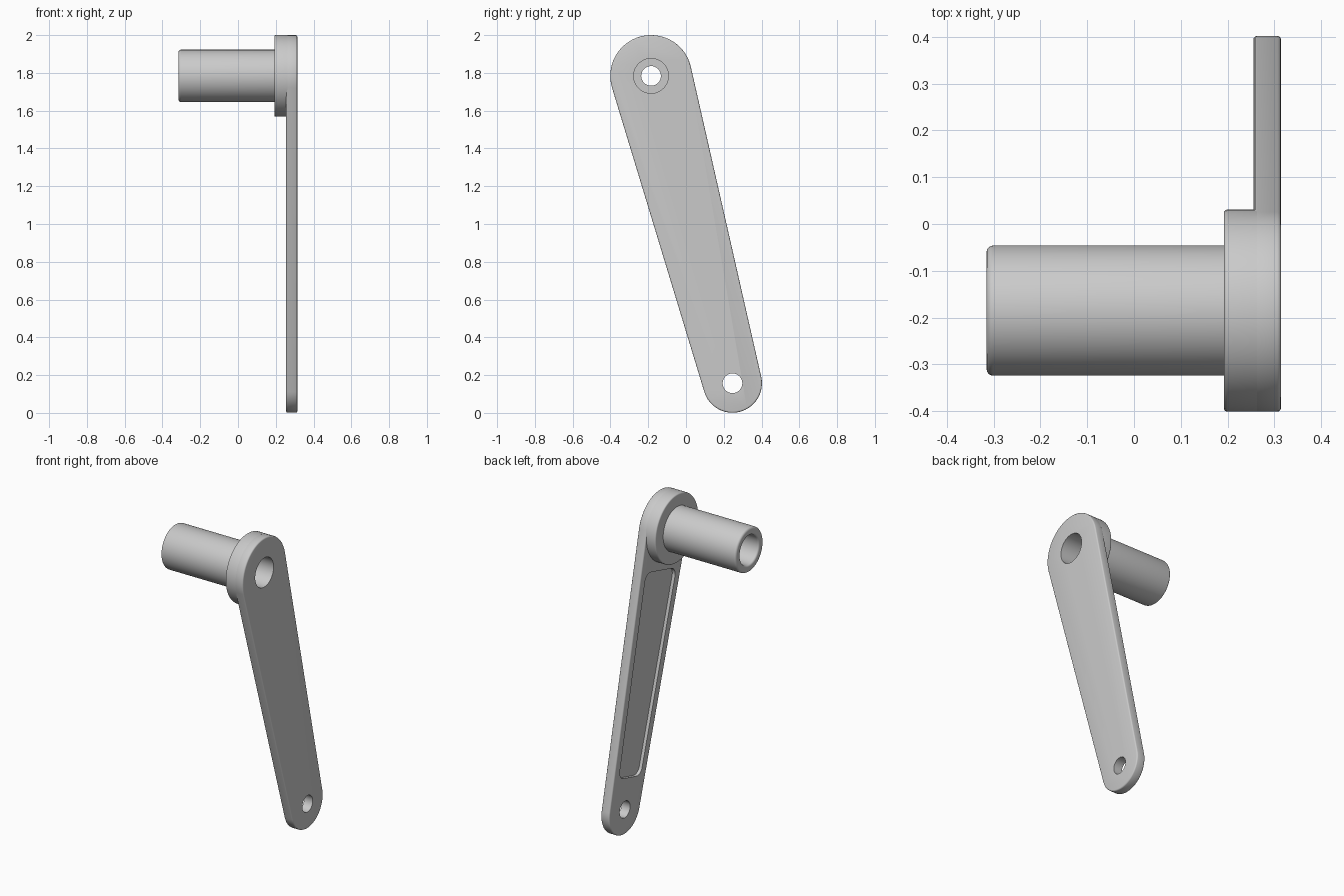
import bpy, bmesh
from math import acos, atan2, cos, sin, pi, radians
from mathutils import Vector

cube = bpy.data.objects.get("Cube")
if cube:
    bpy.data.objects.remove(cube, do_unlink=True)

metal = bpy.data.materials.new("light_grey_metal")
metal.use_nodes = True
GREY = (0.59, 0.59, 0.59, 1)
metal.diffuse_color = GREY
metal.node_tree.nodes["Principled BSDF"].inputs["Base Color"].default_value = GREY

# Main measurements; 2D points are (y, z)
BIG, BIG_R = Vector((-0.185, 1.784)), 0.216
SMALL, SMALL_R = Vector((0.246, 0.157)), 0.156
PLATE_IN, PLATE_OUT, BOSS_IN, SHAFT_END = 0.255, 0.314, 0.192, -0.315
BORE_R, PIN_R, SHAFT_R, EDGE = 0.092, 0.052, 0.139, 0.008


def make_object(name, bm):
    bmesh.ops.recalc_face_normals(bm, faces=bm.faces)
    mesh = bpy.data.meshes.new(name)
    bm.to_mesh(mesh)
    bm.free()
    mesh.materials.append(metal)
    obj = bpy.data.objects.new(name, mesh)
    bpy.context.collection.objects.link(obj)
    return obj


def activate(obj):
    bpy.ops.object.select_all(action='DESELECT')
    obj.select_set(True)
    bpy.context.view_layer.objects.active = obj


def belt(circles, steps=32):
    """Outline of a belt pulled round circles given anticlockwise."""
    normals = []
    for i, (c, r) in enumerate(circles):
        c2, r2 = circles[(i + 1) % len(circles)]
        d = c2 - c
        normals.append(atan2(d.y, d.x) - acos((r - r2) / d.length))
    points = []
    for i, (c, r) in enumerate(circles):
        start = normals[i - 1]
        sweep = (normals[i] - start) % (2 * pi)
        for k in range(steps + 1):
            a = start + sweep * k / steps
            points.append(c + r * Vector((cos(a), sin(a))))
    return points


def ring(centre, radius, steps=64):
    return [centre + radius * Vector((cos(2 * pi * k / steps), sin(2 * pi * k / steps)))
            for k in range(steps)]


def slab(name, outline, x0, x1):
    """Extrude a (y, z) outline along x."""
    bm = bmesh.new()
    face = bm.faces.new([bm.verts.new((x0, p.x, p.y)) for p in outline])
    solid = bmesh.ops.extrude_face_region(bm, geom=[face], use_keep_orig=True)["geom"]
    bmesh.ops.translate(bm, vec=(x1 - x0, 0, 0),
                        verts=[g for g in solid if isinstance(g, bmesh.types.BMVert)])
    return make_object(name, bm)


def lathe(name, profile, steps=64):
    """Revolve a closed (x, radius) profile about the big-end axis."""
    bm = bmesh.new()
    loops = []
    for k in range(steps):
        a = 2 * pi * k / steps
        loops.append([bm.verts.new((x, BIG.x + r * cos(a), BIG.y + r * sin(a)))
                      for x, r in profile])
    n = len(profile)
    for k in range(steps):
        a, b = loops[k], loops[(k + 1) % steps]
        for i in range(n):
            j = (i + 1) % n
            bm.faces.new((a[i], a[j], b[j], b[i]))
    return make_object(name, bm)


def rounded(x, r, e, steps=4):
    """Rounded corner at the low-x end of a lathe profile; negative e rounds a bore."""
    depth = abs(e)
    corner = [(x + depth * (1 - sin(pi / 2 * k / steps)), r - e * (1 - cos(pi / 2 * k / steps)))
              for k in range(steps, -1, -1)]
    return corner if e > 0 else corner[::-1]


def cut(target, cutter):
    mod = target.modifiers.new("cut", 'BOOLEAN')
    mod.operation, mod.solver, mod.object = 'DIFFERENCE', 'EXACT', cutter
    activate(target)
    bpy.ops.object.modifier_apply(modifier=mod.name)
    bpy.data.objects.remove(cutter, do_unlink=True)


# Tapered arm plate with softened rims
arm = slab("crank_arm", belt([(SMALL, SMALL_R), (BIG, BIG_R)]), PLATE_IN, PLATE_OUT)
soft = arm.modifiers.new("soft_rim", 'BEVEL')
soft.width, soft.segments, soft.limit_method, soft.angle_limit = EDGE, 3, 'ANGLE', radians(50)
activate(arm)
bpy.ops.object.modifier_apply(modifier=soft.name)

# Holes through both ends of the arm
cut(arm, slab("bore_cutter", ring(BIG, BORE_R), 0, 1))
cut(arm, slab("pin_cutter", ring(SMALL, PIN_R), 0, 1))

# Shallow tapered pocket on the inner face
axis = BIG - SMALL
length = axis.length
axis.normalize()
side = Vector((axis.y, -axis.x))
corner = 0.05
corners = []
for t, s in ((0.24, 1), (1.37, 1), (1.37, -1), (0.24, -1)):
    half = SMALL_R + (BIG_R - SMALL_R) * t / length - 0.05 - corner
    corners.append((SMALL + axis * t + side * s * half, corner))
cut(arm, slab("pocket_cutter", belt(corners, 8), 0.2, PLATE_IN + 0.02))

# Boss and hollow handle shaft in one turning, with a lip inside the bore
shaft_boss = lathe("handle_shaft_and_boss",
                   rounded(SHAFT_END, BORE_R, -0.012)
                   + rounded(SHAFT_END, SHAFT_R, 0.014)
                   + [(BOSS_IN, SHAFT_R)]
                   + rounded(BOSS_IN, BIG_R, EDGE)
                   + [(PLATE_IN + EDGE, BIG_R), (PLATE_IN + EDGE, BORE_R),
                      (0.06, BORE_R), (0.06, PIN_R), (-0.06, PIN_R), (-0.06, BORE_R)])

for obj in (arm, shaft_boss):
    activate(obj)
    bpy.ops.object.shade_smooth_by_angle(angle=radians(35))
